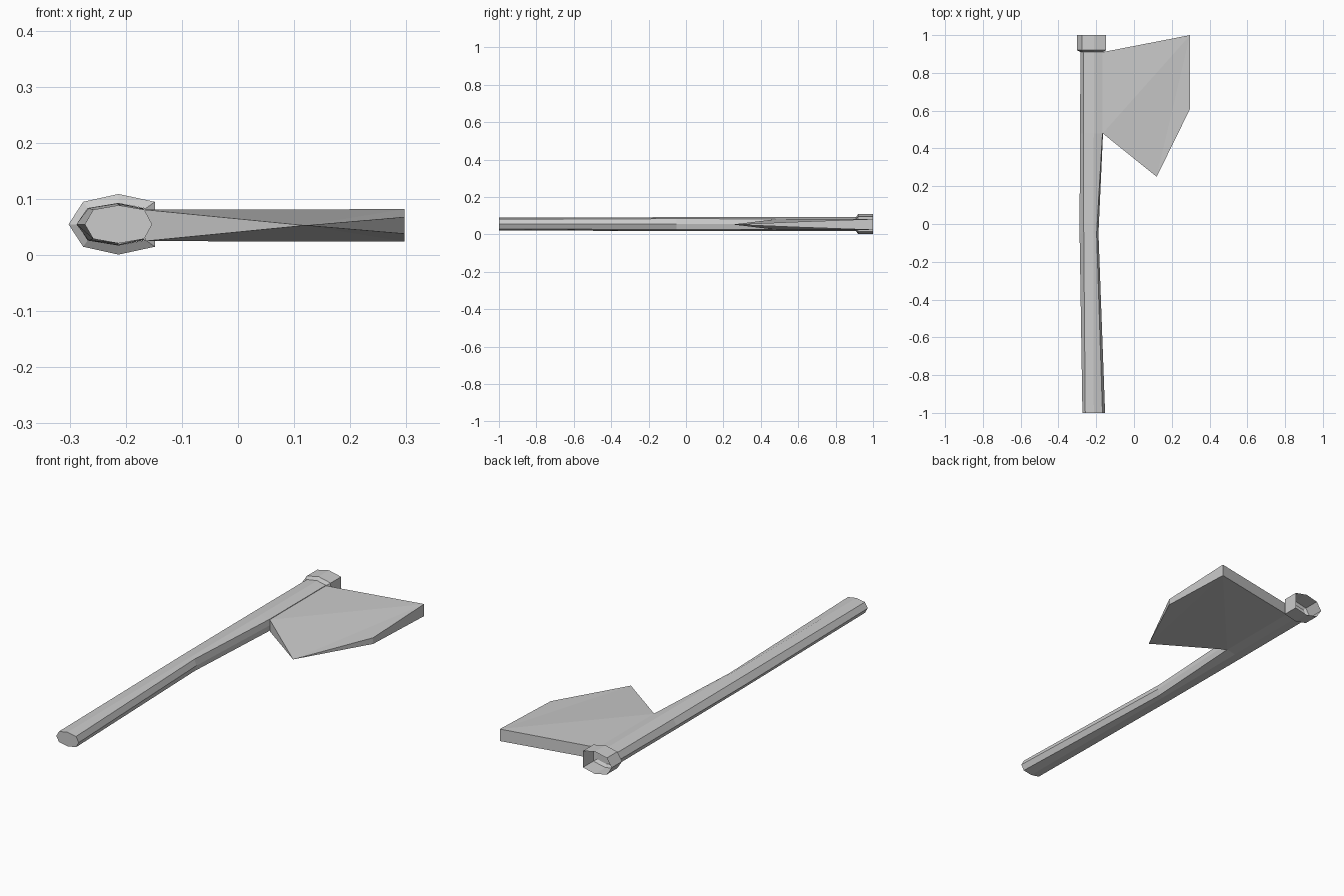
import bpy, bmesh

if "Cube" in bpy.data.objects:
    bpy.data.objects.remove(bpy.data.objects["Cube"])

MID = 0.055  # height of the mirror plane through the whole axe

grey = bpy.data.materials.new("plain grey")
grey.diffuse_color = (0.6, 0.6, 0.6, 1)
grey.use_nodes = True
grey.node_tree.nodes["Principled BSDF"].inputs["Base Color"].default_value = grey.diffuse_color


def finish(name, bm):
    bmesh.ops.recalc_face_normals(bm, faces=bm.faces)
    mesh = bpy.data.meshes.new(name)
    bm.to_mesh(mesh)
    bm.free()
    mesh.materials.append(grey)
    obj = bpy.data.objects.new(name, mesh)
    bpy.context.collection.objects.link(obj)
    return obj


def ring(bm, y, upper):
    """Closed cross-section: upper half as (x, height above MID), mirrored below."""
    lower = [(x, -h) for x, h in reversed(upper) if h > 0]
    return [bm.verts.new((x, y, MID + h)) for x, h in upper + lower]


def bridge(bm, a, b):
    for i in range(len(a)):
        j = (i + 1) % len(a)
        bm.faces.new((a[i], a[j], b[j], b[i]))


# Handle: eight-sided loft, slimmer at the waist, flat where the blade joins
bm = bmesh.new()
stations = [
    (-1.0, [(-0.273, 0), (-0.258, 0.026), (-0.213, 0.034), (-0.167, 0.026), (-0.153, 0)]),
    (-0.05, [(-0.288, 0), (-0.266, 0.029), (-0.215, 0.037), (-0.198, 0.029), (-0.188, 0)]),
    (0.48, [(-0.286, 0), (-0.268, 0.029), (-0.213, 0.038), (-0.167, 0.028), (-0.164, 0)]),
    (0.915, [(-0.283, 0), (-0.268, 0.029), (-0.213, 0.038), (-0.167, 0.028), (-0.164, 0)]),
]
rings = [ring(bm, y, pts) for y, pts in stations]
for a, b in zip(rings, rings[1:]):
    bridge(bm, a, b)
bm.faces.new(rings[0])
bm.faces.new(rings[-1])
finish("handle", bm)

# Collar: thin cup, open at the back, with a sloped shoulder and one flat side
bm = bmesh.new()
inner = [(-0.283, 0), (-0.268, 0.029), (-0.213, 0.038), (-0.165, 0.028)]
outer = [(-0.302, 0), (-0.276, 0.04), (-0.213, 0.054), (-0.148, 0.04)]
neck, front, rim = ring(bm, 0.91, inner), ring(bm, 0.92, outer), ring(bm, 1.0, outer)
bridge(bm, neck, front)
bridge(bm, front, rim)
finish("collar", bm)

# Blade: outline corners as (x, y, half thickness), tapering to a point
outline = [(-0.166, 0.91, 0.028), (-0.166, 0.48, 0.028), (0.12, 0.25, 0.0),
           (0.297, 0.61, 0.015), (0.297, 1.0, 0.029)]
bm = bmesh.new()
top = [bm.verts.new((x, y, MID - 0.002 + h)) for x, y, h in outline]
bottom = [bm.verts.new((x, y, MID - 0.002 - h)) for x, y, h in outline]
bridge(bm, top, bottom)
for side in (top, bottom):
    for i, j, k in ((0, 1, 4), (1, 2, 4), (2, 3, 4)):
        bm.faces.new((side[i], side[j], side[k]))
bmesh.ops.remove_doubles(bm, verts=bm.verts, dist=0.0001)
finish("blade", bm)
